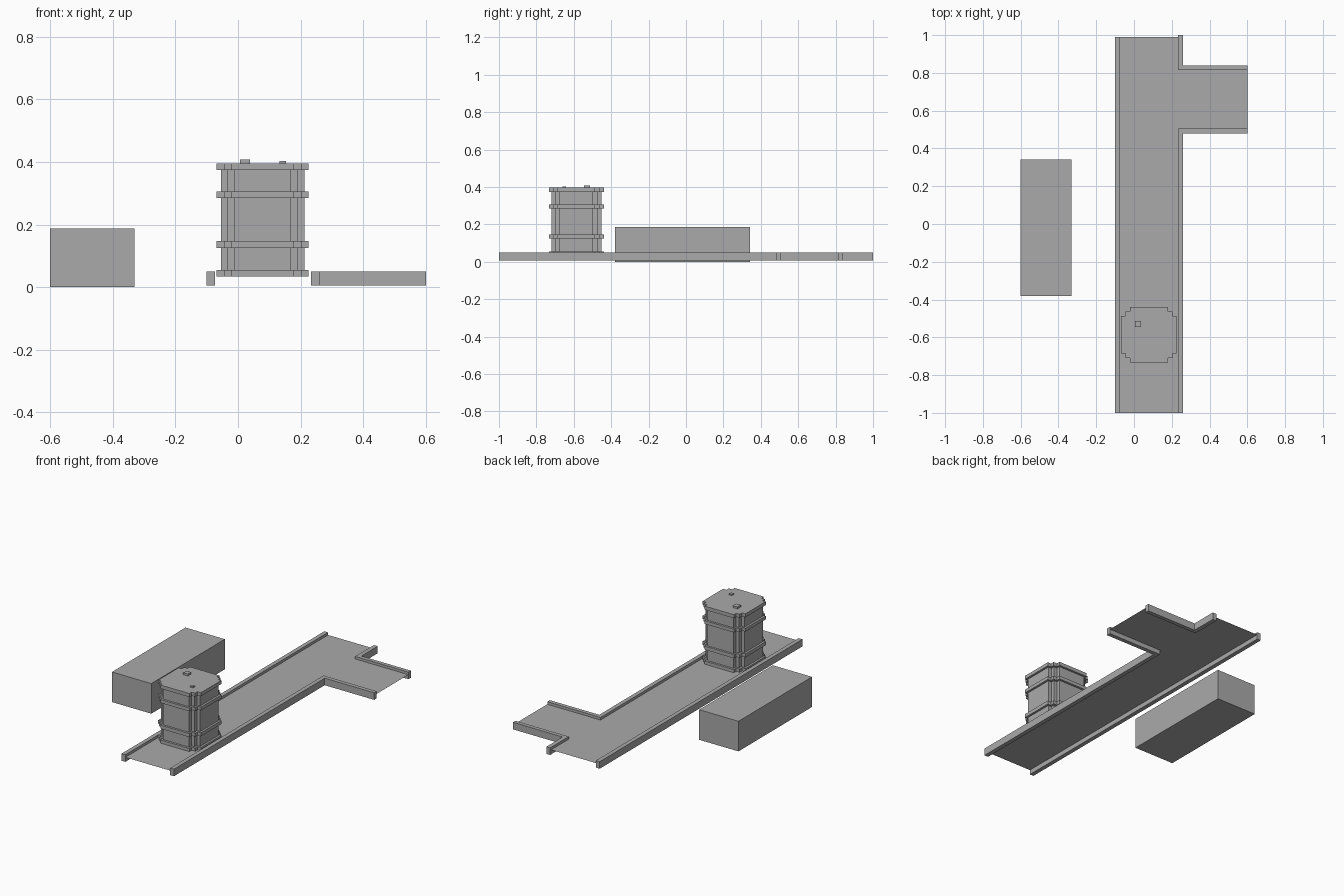
import bpy, bmesh

if "Cube" in bpy.data.objects:
    bpy.data.objects.remove(bpy.data.objects["Cube"])

grey = bpy.data.materials.new("plain_grey")
grey.diffuse_color = (0.402, 0.402, 0.402, 1)
grey.use_nodes = True
grey.node_tree.nodes["Principled BSDF"].inputs["Base Color"].default_value = grey.diffuse_color


def finish(name, bm):
    bmesh.ops.recalc_face_normals(bm, faces=bm.faces[:])
    mesh = bpy.data.meshes.new(name)
    bm.to_mesh(mesh)
    bm.free()
    mesh.materials.append(grey)
    ob = bpy.data.objects.new(name, mesh)
    bpy.context.collection.objects.link(ob)
    return ob


def add_prism(bm, outline, z0, z1):
    """Extrude a closed xy outline from z0 up to z1."""
    face = bm.faces.new([bm.verts.new((x, y, z0)) for x, y in outline])
    top = bmesh.ops.extrude_face_region(bm, geom=[face])["geom"]
    verts = [v for v in top if isinstance(v, bmesh.types.BMVert)]
    bmesh.ops.translate(bm, verts=verts, vec=(0, 0, z1 - z0))


def prism(name, outline, z0, z1):
    bm = bmesh.new()
    add_prism(bm, outline, z0, z1)
    return finish(name, bm)


def rect(x0, x1, y0, y1):
    return [(x0, y0), (x1, y0), (x1, y1), (x0, y1)]


def stepped(cx, cy, a, b, c):
    """Square outline whose corners are cut in two square steps (a > b > c)."""
    corner = [(a, c), (b, c), (b, b), (c, b), (c, a)]
    pts = []
    for _ in range(4):
        pts += corner
        corner = [(-y, x) for x, y in corner]
    return [(cx + x, cy + y) for x, y in pts]


# Crate beside the conveyor
prism("crate", rect(-0.6, -0.33, -0.38, 0.342), 0, 0.187)

# Conveyor rails: straight left one, two bent around the side branch
RZ = (0.006, 0.05)
prism("left_rail", rect(-0.1, -0.074, -1, 0.99), *RZ)
prism("front_corner_rail", [(0.234, -1), (0.26, -1), (0.26, 0.48), (0.6, 0.48),
                            (0.6, 0.505), (0.234, 0.505)], *RZ)
prism("back_corner_rail", [(0.234, 1), (0.26, 1), (0.26, 0.84), (0.6, 0.84),
                           (0.6, 0.816), (0.234, 0.816)], *RZ)

# Conveyor belt: a single thin sheet with a side branch
bm = bmesh.new()
belt = [(-0.074, -1), (0.234, -1), (0.234, 0.505), (0.6, 0.505),
        (0.6, 0.816), (0.234, 0.816), (0.234, 0.99), (-0.074, 0.99)]
bm.faces.new([bm.verts.new((x, y, 0.034)) for x, y in belt])
finish("belt", bm)

# Barrel: body, four hoops and two lid caps
CX, CY = 0.079, -0.586
prism("barrel_body", stepped(CX, CY, 0.134, 0.112, 0.09), 0.04, 0.385)
for i, (z0, z1) in enumerate([(0.035, 0.055), (0.125, 0.147),
                              (0.285, 0.306), (0.374, 0.396)]):
    prism(f"barrel_hoop_{i + 1}", stepped(CX, CY, 0.147, 0.124, 0.1), z0, z1)
prism("large_lid_cap", rect(0.006, 0.038, -0.546, -0.514), 0.39, 0.408)
prism("small_lid_cap", rect(0.133, 0.153, -0.66, -0.641), 0.39, 0.403)
